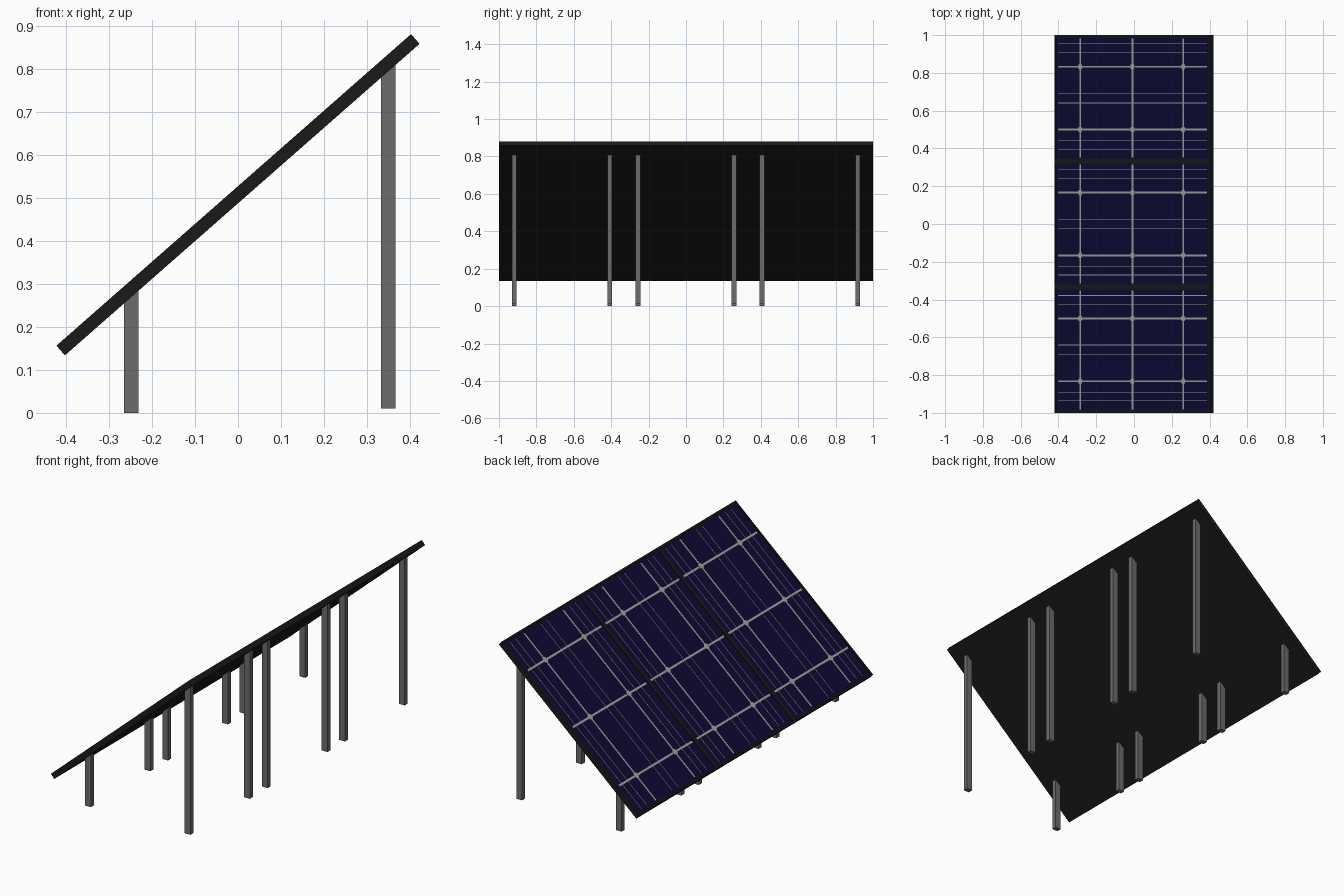
import bpy, bmesh, math
from mathutils import Matrix, Vector

if "Cube" in bpy.data.objects:
    bpy.data.objects.remove(bpy.data.objects["Cube"])

TILT = math.radians(41.3)
LENGTH, THICK = 1.097, 0.03
CENTRE = Vector((0, 0, 0.507))
TILT_M = Matrix.Translation(CENTRE) @ Matrix.Rotation(-TILT, 4, 'Y')
PITCH = 2 / 3
RIM, DEPTH = 0.013, 0.005
FACE_Z = THICK / 2 - DEPTH + 0.001      # level of the cell surface


def material(name, rgb):
    m = bpy.data.materials.new(name)
    m.diffuse_color = (*rgb, 1)
    m.use_nodes = True
    m.node_tree.nodes["Principled BSDF"].inputs["Base Color"].default_value = m.diffuse_color
    return m


BLACK = material("black_frame", (0.01, 0.01, 0.01))
NAVY = material("navy_cells", (0.004, 0.003, 0.033))
SILVER = material("silver_lines", (0.36, 0.36, 0.36))
STEEL = material("dark_steel", (0.15, 0.15, 0.15))


def add_box(bm, centre, size):
    m = Matrix.Translation(centre) @ Matrix.Diagonal((*size, 1))
    return bmesh.ops.create_cube(bm, size=1, matrix=m)["verts"]


def finish(bm, name, mat, matrix=Matrix()):
    mesh = bpy.data.meshes.new(name)
    bm.to_mesh(mesh)
    bm.free()
    mesh.materials.append(mat)
    ob = bpy.data.objects.new(name, mesh)
    ob.matrix_world = matrix
    bpy.context.collection.objects.link(ob)
    return ob


THIN = (0.288, 0.24, 0.026, -0.026, -0.223, -0.27)
THICK_ROWS = (-0.166, 0.166)
COLUMNS = (-0.368, 0.0, 0.358)
inner_u, inner_y = LENGTH - 2 * RIM, PITCH - 2 * RIM

for i in (-1, 0, 1):
    y0 = i * PITCH

    # tray with raised rim
    bm = bmesh.new()
    add_box(bm, (0, y0, 0), (LENGTH, PITCH, THICK))
    bm.normal_update()
    top = max(bm.faces, key=lambda f: f.normal.z)
    bmesh.ops.inset_region(bm, faces=[top], thickness=RIM)
    new = bmesh.ops.extrude_face_region(bm, geom=[top])["geom"]
    bmesh.ops.translate(bm, vec=(0, 0, -DEPTH),
                        verts=[g for g in new if isinstance(g, bmesh.types.BMVert)])
    if top.is_valid:
        bmesh.ops.delete(bm, geom=[top], context='FACES_ONLY')
    finish(bm, f"panel_frame_{i + 2}", BLACK, TILT_M)

    # cell sheet
    bm = bmesh.new()
    add_box(bm, (0, y0, FACE_Z - 0.001), (inner_u, inner_y, 0.002))
    finish(bm, f"cell_sheet_{i + 2}", NAVY, TILT_M)

    # conductor lines and joint dots
    bm = bmesh.new()
    for y in THIN:
        add_box(bm, (0, y0 + y, FACE_Z), (inner_u - 0.02, 0.003, 0.001))
    for y in THICK_ROWS:
        add_box(bm, (0, y0 + y, FACE_Z), (inner_u - 0.02, 0.010, 0.002))
    for u in COLUMNS:
        add_box(bm, (u, y0, FACE_Z), (0.011, inner_y - 0.012, 0.002))
        for y in THICK_ROWS:
            bmesh.ops.create_cone(bm, cap_ends=True, segments=8, radius1=0.017,
                                  radius2=0.017, depth=0.003,
                                  matrix=Matrix.Translation((u, y0 + y, FACE_Z)))
    finish(bm, f"conductor_lines_{i + 2}", SILVER, TILT_M)

# posts, tops cut to the slope of the panel
for label, x, base in (("short_post", -0.248, 0.0), ("tall_post", 0.349, 0.01)):
    for n, y in enumerate((-0.918, -0.408, -0.256, 0.256, 0.406, 0.918)):
        bm = bmesh.new()
        for v in add_box(bm, (x, y, 0.5), (0.034, 0.026, 1)):
            v.co.z = base if v.co.z < 0.5 else CENTRE.z + v.co.x * math.tan(TILT) - 0.015
        finish(bm, f"{label}_{n + 1}", STEEL)
